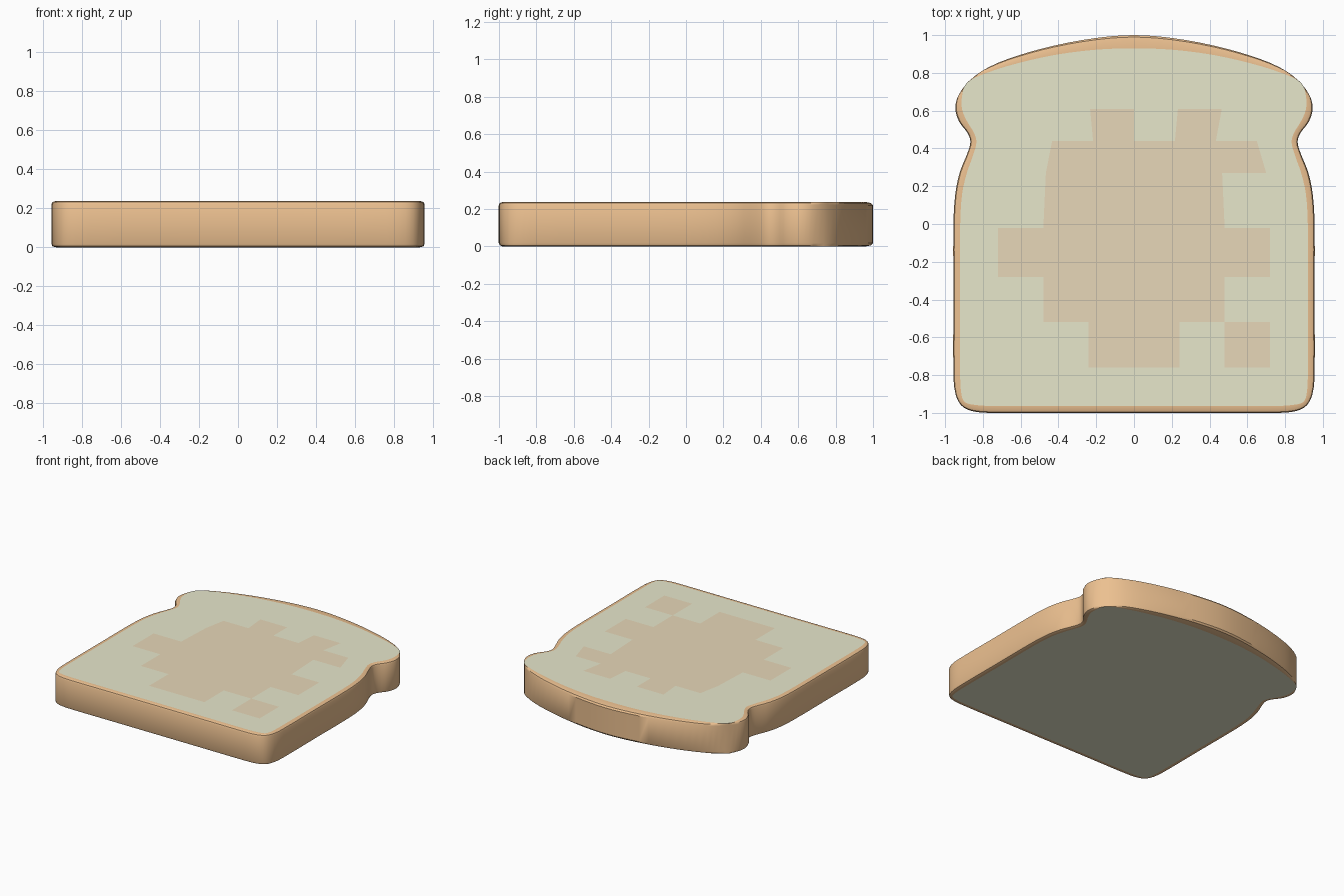
import bpy, bmesh
from mathutils import Vector

if "Cube" in bpy.data.objects:
    bpy.data.objects.remove(bpy.data.objects["Cube"])

H = 0.238  # slice thickness

# Right half of the outline, top to bottom: outer crust x, y and crumb edge x, y
HALF = [
    (0.0, 1.0, 0.0, 0.93), (0.2, 0.985, 0.2, 0.923), (0.42, 0.945, 0.42, 0.895),
    (0.62, 0.89, 0.62, 0.85), (0.77, 0.83, 0.78, 0.80), (0.87, 0.76, 0.885, 0.747),
    (0.93, 0.68, 0.91, 0.68), (0.946, 0.61, 0.911, 0.61), (0.925, 0.54, 0.885, 0.545),
    (0.882, 0.483, 0.848, 0.485), (0.866, 0.435, 0.834, 0.435), (0.882, 0.375, 0.85, 0.37),
    (0.922, 0.275, 0.885, 0.27), (0.946, 0.16, 0.91, 0.16), (0.956, 0.0, 0.92, 0.0),
    (0.956, -0.4, 0.92, -0.4), (0.956, -0.8, 0.92, -0.82), (0.945, -0.9, 0.912, -0.91),
    (0.915, -0.96, 0.893, -0.945), (0.86, -0.99, 0.84, -0.958), (0.76, -1.0, 0.76, -0.963),
    (0.4, -1.0, 0.4, -0.963), (0.0, -1.0, 0.0, -0.963),
]


def material(name, color):
    m = bpy.data.materials.new(name)
    m.diffuse_color = (*color, 1)
    m.use_nodes = True
    m.node_tree.nodes["Principled BSDF"].inputs["Base Color"].default_value = m.diffuse_color
    return m


def outline(steps=3):
    """Mirrored closed outline, smoothed with a Catmull-Rom curve."""
    pts = [Vector(p) for p in HALF]
    pts += [Vector((-p[0], p[1], -p[2], p[3])) for p in HALF[-2:0:-1]]
    n, out = len(pts), []
    for i in range(n):
        a, b, c, d = (pts[(i + k) % n] for k in (-1, 0, 1, 2))
        # limit tangents so unevenly spaced points do not overshoot
        length = (c - b).length
        tb = (c - a) * length / ((c - b).length + (b - a).length)
        tc = (d - b) * length / ((d - c).length + (c - b).length)
        for s in range(steps):
            t = s / steps
            out.append(b * (2*t**3 - 3*t**2 + 1) + tb * (t**3 - 2*t**2 + t)
                       + c * (3*t**2 - 2*t**3) + tc * (t**3 - t**2))
    return out


RING = outline()


def ring(bm, f, z):
    """Loop of vertices between outer crust edge (f=0) and crumb edge (f=1)."""
    return [bm.verts.new((p[0] + (p[2] - p[0]) * f, p[1] + (p[3] - p[1]) * f, z)) for p in RING]


def finish(bm, name, mats, smooth=False):
    me = bpy.data.meshes.new(name)
    bm.to_mesh(me)
    bm.free()
    for m in mats:
        me.materials.append(m)
    ob = bpy.data.objects.new(name, me)
    bpy.context.collection.objects.link(ob)
    if smooth:
        bpy.context.view_layer.objects.active = ob
        ob.select_set(True)
        bpy.ops.object.shade_smooth_by_angle(angle=0.6)
        ob.select_set(False)
    return ob


crust_mat = material("crust_brown", (0.84, 0.53, 0.28))
crumb_mat = material("crumb_cream", (0.80, 0.80, 0.60))
toast_mat = material("toasted_tan", (0.80, 0.68, 0.48))

# Crust: rounded band wrapped around the slice
bm = bmesh.new()
profile = [(1, 0), (0.5, 0.001), (0.15, 0.006), (0, 0.018)]
profile += [(f, H - z) for f, z in reversed(profile)]
loops = [ring(bm, f, z) for f, z in profile]
n = len(RING)
for a, b in zip(loops, loops[1:]):
    for i in range(n):
        j = (i + 1) % n
        bm.faces.new((a[j], a[i], b[i], b[j]))
finish(bm, "crust", [crust_mat], smooth=True)

# Bottom crumb: plain face
bm = bmesh.new()
bm.faces.new(ring(bm, 1, 0))
bmesh.ops.triangulate(bm, faces=bm.faces)
finish(bm, "crumb_bottom", [crumb_mat])

# Top crumb: cut into blocks, with the toasted ones coloured
COL = 0.24
ROWS = [0.61, 0.44, 0.27, -0.02, -0.28, -0.52, -0.76]
WIDTH = {0.61: 0.2325, 0.44: 0.2167, 0.27: 0.2333}
TOASTED = [(-1, 1), range(-2, 3), range(-2, 2), range(-3, 3), range(-2, 2), (-1, 0, 2)]

bm = bmesh.new()
bm.faces.new(list(reversed(ring(bm, 1, H))))
cuts = [((0, y, 0), (0, 1, 0)) for y in ROWS] + [((k * COL, 0, 0), (1, 0, 0)) for k in range(-3, 4)]
for co, no in cuts:
    bmesh.ops.bisect_plane(bm, geom=bm.verts[:] + bm.edges[:] + bm.faces[:],
                           dist=1e-5, plane_co=co, plane_no=no)
for f in bm.faces:
    c = f.calc_center_bounds()
    for r, cols in enumerate(TOASTED):
        if ROWS[r + 1] < c.y < ROWS[r] and int(c.x // COL) in cols:
            f.material_index = 1
# Columns narrow with the waist of the slice
for v in bm.verts:
    if not v.is_boundary:
        for y, w in WIDTH.items():
            if abs(v.co.y - y) < 1e-3:
                v.co.x *= w / COL
bmesh.ops.triangulate(bm, faces=[f for f in bm.faces if len(f.verts) > 4])
bmesh.ops.recalc_face_normals(bm, faces=bm.faces)
if sum(f.normal.z for f in bm.faces) < 0:
    bmesh.ops.reverse_faces(bm, faces=bm.faces)
finish(bm, "crumb_top", [crumb_mat, toast_mat])
